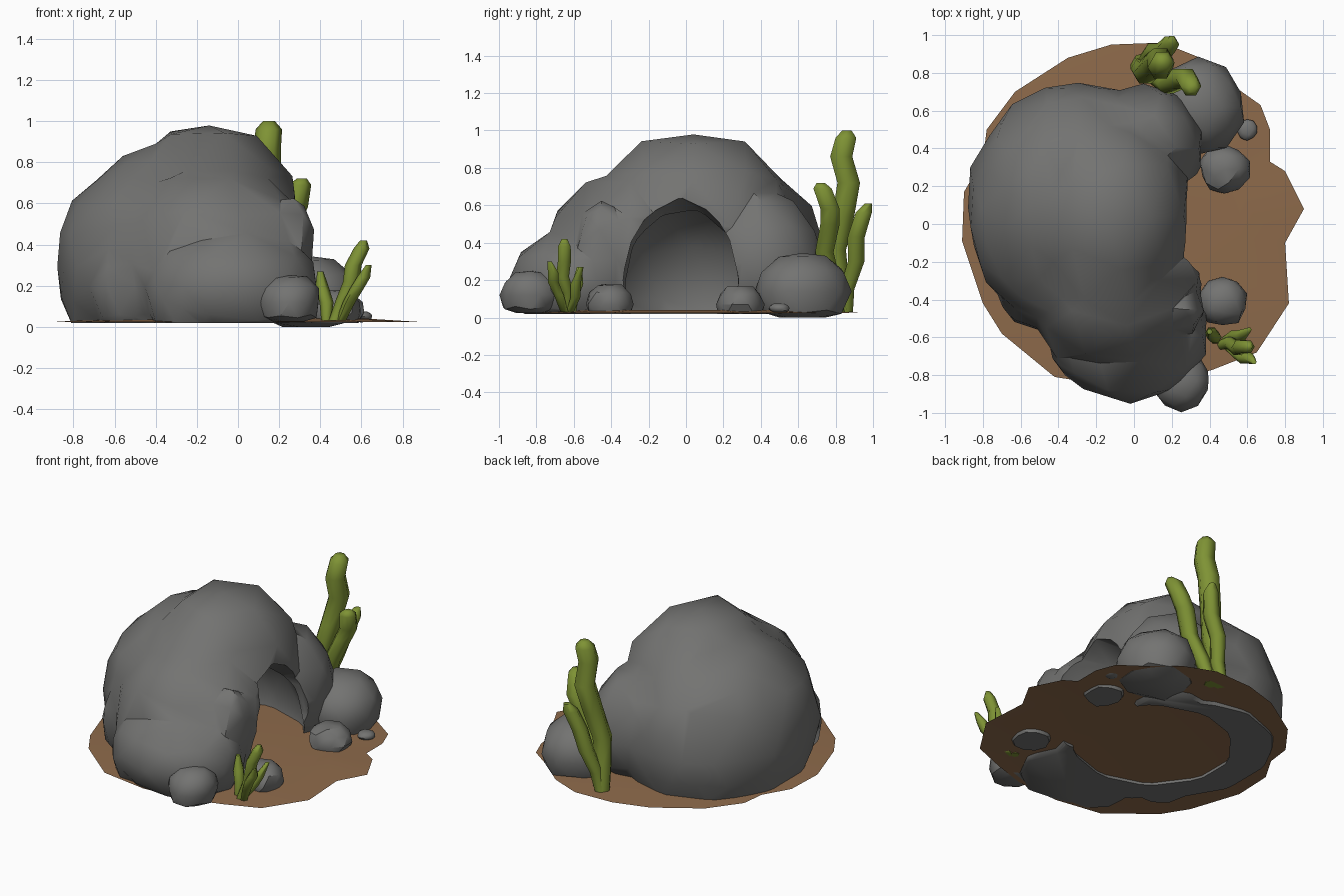
import bpy, bmesh, math, random
from mathutils import Vector

if "Cube" in bpy.data.objects:
    bpy.data.objects.remove(bpy.data.objects["Cube"])

random.seed(4)


def material(name, rgb):
    m = bpy.data.materials.new(name)
    m.diffuse_color = (*rgb, 1)
    m.use_nodes = True
    m.node_tree.nodes["Principled BSDF"].inputs["Base Color"].default_value = m.diffuse_color
    return m


GREY = material("grey rock", (0.172, 0.172, 0.167))
BROWN = material("brown sand", (0.27, 0.145, 0.07))
GREEN = material("green weed", (0.21, 0.29, 0.035))


def finish(bm, name, mat):
    bmesh.ops.recalc_face_normals(bm, faces=bm.faces)
    me = bpy.data.meshes.new(name)
    bm.to_mesh(me)
    bm.free()
    me.materials.append(mat)
    ob = bpy.data.objects.new(name, me)
    bpy.context.collection.objects.link(ob)
    return ob


def smooth(ob, angle=38):
    bpy.ops.object.select_all(action='DESELECT')
    ob.select_set(True)
    bpy.context.view_layer.objects.active = ob
    bpy.ops.object.shade_smooth_by_angle(angle=math.radians(angle))


def rock(name, centre, radii, sub=2, jitter=0.035, floor=-9, top=9):
    """Irregular ellipsoid boulder, optionally flattened at floor and top."""
    bm = bmesh.new()
    bmesh.ops.create_icosphere(bm, subdivisions=sub, radius=1)
    for v in bm.verts:
        k = 1.02 + random.uniform(-jitter, jitter)
        v.co = Vector([c + r * k * a for c, r, a in zip(centre, radii, v.co)])
        v.co.z = min(max(v.co.z, floor), top)
    return finish(bm, name, GREY)


def modify(ob, kind, **settings):
    mod = ob.modifiers.new("mod", kind)
    for key, value in settings.items():
        setattr(mod, key, value)
    bpy.context.view_layer.objects.active = ob
    bpy.ops.object.modifier_apply(modifier=mod.name)


def boolean(target, tool, operation):
    modify(target, 'BOOLEAN', operation=operation, solver='EXACT', object=tool)
    bpy.data.objects.remove(tool)


# Cave: overlapping boulder lobes merged, softened and faceted into one mass
cave = rock("cave_rock", (-0.29, 0.09, 0.29), (0.585, 0.655, 0.59), sub=3, jitter=0.025)
lobes = [
    ((-0.14, 0.04, 0.5), (0.44, 0.54, 0.51)),        # crown and brow over the mouth
    ((-0.12, -0.3, 0.3), (0.49, 0.46, 0.49)),        # upper front shoulder
    ((-0.02, -0.58, 0.19), (0.43, 0.36, 0.29)),      # lower front shoulder
    ((-0.24, -0.64, 0.14), (0.2, 0.2, 0.25)),        # lower front corner
    ((-0.52, -0.38, 0.19), (0.19, 0.18, 0.26)),      # front left bulge
    ((0.05, 0.4, 0.29), (0.32, 0.33, 0.38)),         # rear shoulder
    ((0.27, -0.45, 0.4), (0.1, 0.13, 0.22)),         # front mouth pillar
]
for c, r in lobes:
    boolean(cave, rock("lobe", c, r, top=0.98), 'UNION')
modify(cave, 'REMESH', mode='VOXEL', voxel_size=0.03)
modify(cave, 'SMOOTH', factor=0.5, iterations=2)
modify(cave, 'DECIMATE', ratio=420 / (2 * len(cave.data.polygons)))

# Hollow chamber, arched mouth and flat underside
boolean(cave, rock("chamber", (-0.12, 0.03, 0.1), (0.51, 0.49, 0.52), jitter=0.02), 'DIFFERENCE')
boolean(cave, rock("mouth", (0.3, -0.03, 0.2), (0.52, 0.31, 0.43), jitter=0.02), 'DIFFERENCE')
bm = bmesh.new()
bmesh.ops.create_cube(bm, size=4)
bmesh.ops.translate(bm, verts=bm.verts, vec=(0, 0, -1.98))
boolean(cave, finish(bm, "underside_cutter", GREY), 'DIFFERENCE')
smooth(cave)

# Loose boulders and pebble
boulders = [
    ("rear_boulder", (0.34, 0.62, 0.14), (0.24, 0.25, 0.22), 0.05, 0.0, 0.345),
    ("front_boulder", (0.25, -0.83, 0.12), (0.15, 0.165, 0.14), 0.06, 0.025, 0.25),
    ("mouth_rock_rear", (0.48, 0.29, 0.07), (0.13, 0.13, 0.105), 0.07, 0.02, 0.165),
    ("mouth_rock_front", (0.47, -0.41, 0.07), (0.13, 0.13, 0.12), 0.07, 0.02, 0.18),
    ("pebble", (0.6, 0.5, 0.05), (0.055, 0.055, 0.028), 0.05, 0.02, 0.075),
]
for name, c, r, jitter, floor, top in boulders:
    smooth(rock(name, c, r, 2, jitter, floor, top), 32)

# Sand patch: thin sheet with an irregular rim, slightly raised in the middle
rim = [(0.9, 0.08), (0.8, 0.28), (0.72, 0.33), (0.72, 0.5), (0.67, 0.63), (0.5, 0.75),
       (0.35, 0.88), (0.15, 0.96), (-0.12, 0.95), (-0.35, 0.88), (-0.63, 0.7), (-0.78, 0.5),
       (-0.8, 0.34), (-0.9, 0.17), (-0.91, -0.09), (-0.8, -0.42), (-0.7, -0.58),
       (-0.42, -0.81), (-0.1, -0.86), (0.2, -0.84), (0.42, -0.77), (0.65, -0.68),
       (0.82, -0.42), (0.8, -0.1)]
bm = bmesh.new()
outer = [bm.verts.new((x, y, 0.023)) for x, y in rim]
inner = [bm.verts.new((x * 0.7, y * 0.7, 0.04)) for x, y in rim]
for i in range(len(rim)):
    j = (i + 1) % len(rim)
    bm.faces.new((outer[i], outer[j], inner[j], inner[i]))
bm.faces.new(inner)
sand = finish(bm, "sand_patch", BROWN)
if sand.data.polygons[0].normal.z < 0:
    sand.data.flip_normals()
smooth(sand)


def stalk(name, path, radius):
    """Wavy six-sided weed stalk, swelling in the middle and blunt at the tip."""
    bm = bmesh.new()
    rings = []
    for i, (x, y, z) in enumerate(path):
        t = i / (len(path) - 1)
        r = radius * (0.7 + 0.5 * math.sin(math.pi * (0.1 + 0.7 * t)))
        if i == len(path) - 1:
            r = radius * 0.5
        rings.append([bm.verts.new((x + r * math.cos(a * math.pi / 3),
                                    y + r * math.sin(a * math.pi / 3), z)) for a in range(6)])
    for lo, hi in zip(rings, rings[1:]):
        for a in range(6):
            b = (a + 1) % 6
            bm.faces.new((lo[a], lo[b], hi[b], hi[a]))
    bm.faces.new(rings[0])
    bm.faces.new(rings[-1])
    smooth(finish(bm, name, GREEN), 65)


# Tall weed behind the cave
stalk("tall_weed_middle", [(0.03, 0.84, 0.03), (0.04, 0.82, 0.2), (0.06, 0.8, 0.36), (0.1, 0.84, 0.54),
                           (0.14, 0.87, 0.72), (0.14, 0.83, 0.86), (0.15, 0.855, 0.96),
                           (0.15, 0.86, 1.0)], 0.058)
stalk("tall_weed_inner", [(0.07, 0.81, 0.03), (0.12, 0.78, 0.2), (0.18, 0.74, 0.35), (0.24, 0.77, 0.5),
                          (0.28, 0.77, 0.58), (0.3, 0.73, 0.69), (0.31, 0.72, 0.72)], 0.05)
stalk("tall_weed_outer", [(0.03, 0.86, 0.03), (0.06, 0.86, 0.15), (0.1, 0.91, 0.3), (0.15, 0.91, 0.43),
                          (0.19, 0.95, 0.56), (0.2, 0.975, 0.61)], 0.044)

# Small weed by the mouth
stalk("small_weed_middle", [(0.47, -0.64, 0.03), (0.51, -0.63, 0.13), (0.55, -0.66, 0.22),
                            (0.56, -0.65, 0.3), (0.6, -0.65, 0.38), (0.61, -0.65, 0.42)], 0.034)
stalk("small_weed_front", [(0.5, -0.65, 0.03), (0.54, -0.68, 0.12), (0.58, -0.71, 0.19),
                           (0.61, -0.71, 0.24), (0.635, -0.73, 0.3)], 0.028)
stalk("small_weed_left", [(0.43, -0.61, 0.03), (0.43, -0.6, 0.12), (0.41, -0.58, 0.18),
                          (0.4, -0.57, 0.27)], 0.03)
stalk("small_weed_rear", [(0.48, -0.62, 0.03), (0.53, -0.59, 0.11), (0.57, -0.59, 0.18),
                          (0.61, -0.56, 0.27)], 0.027)
